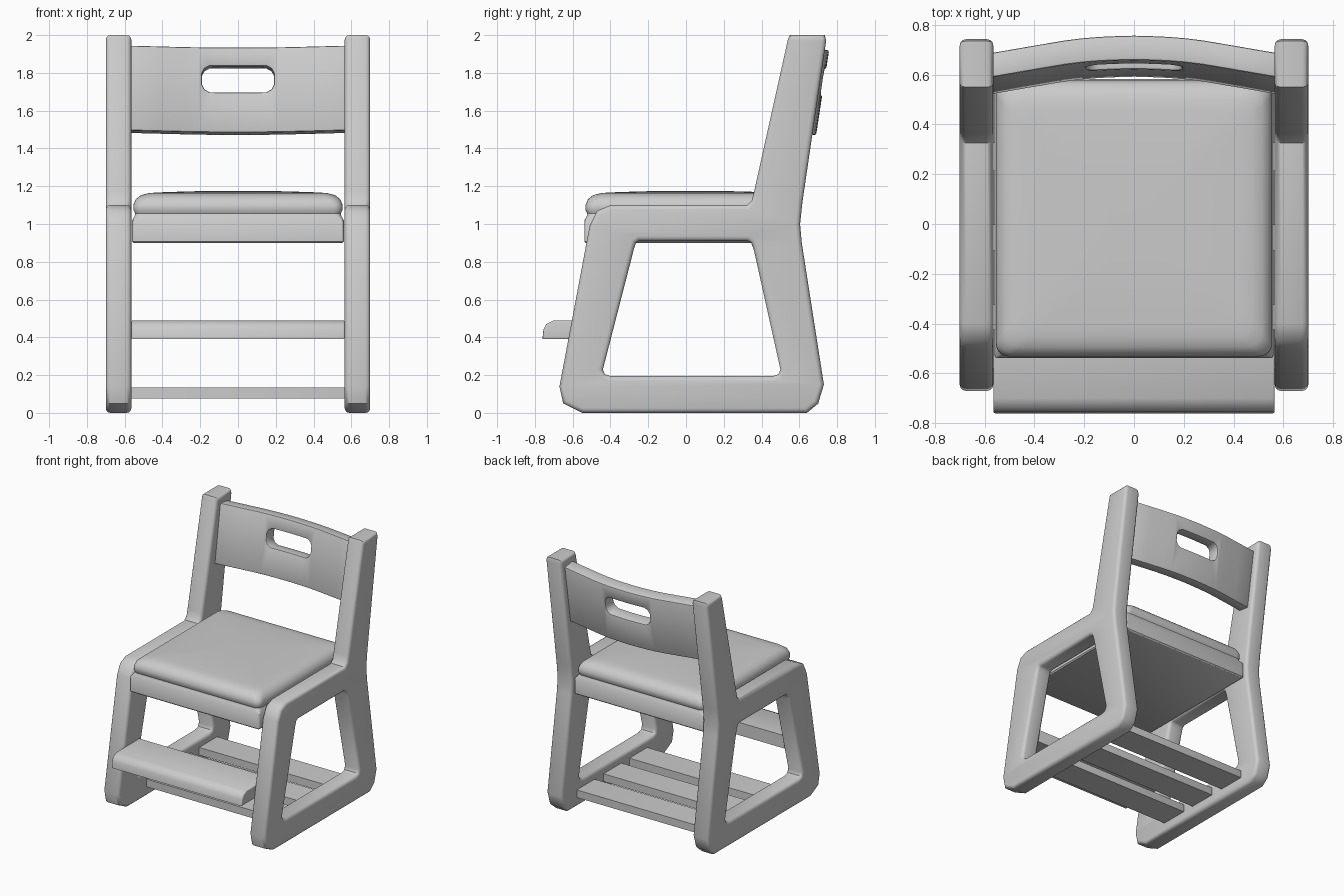
import bpy, bmesh, math
from mathutils import Matrix

if "Cube" in bpy.data.objects:
    bpy.data.objects.remove(bpy.data.objects["Cube"])


def add(name, mesh, matrix=Matrix()):
    obj = bpy.data.objects.new(name, mesh)
    bpy.context.collection.objects.link(obj)
    obj.matrix_world = matrix
    return obj


def smooth(obj, angle=40):
    bpy.ops.object.select_all(action='DESELECT')
    bpy.context.view_layer.objects.active = obj
    obj.select_set(True)
    bpy.ops.object.shade_smooth_by_angle(angle=math.radians(angle))


def bake(obj):
    """Replace an object by the mesh it evaluates to."""
    bpy.context.view_layer.update()
    deps = bpy.context.evaluated_depsgraph_get()
    mesh = bpy.data.meshes.new_from_object(obj.evaluated_get(deps))
    name, matrix = obj.name, obj.matrix_world.copy()
    bpy.data.objects.remove(obj)
    bm = bmesh.new()
    bm.from_mesh(mesh)
    bmesh.ops.remove_doubles(bm, verts=bm.verts, dist=1e-4)
    bmesh.ops.recalc_face_normals(bm, faces=bm.faces)
    bm.to_mesh(mesh)
    bm.free()
    new = add(name, mesh, matrix)
    smooth(new)
    return new


def side_profile(name, loops, x0, x1, bevel):
    """Closed (y, z) outlines extruded along x with rounded edges."""
    cu = bpy.data.curves.new(name, 'CURVE')
    cu.dimensions, cu.fill_mode = '2D', 'BOTH'
    for pts in loops:
        sp = cu.splines.new('POLY')
        sp.points.add(len(pts) - 1)
        for p, (y, z) in zip(sp.points, pts):
            p.co = (y, z, 0, 1)
        sp.use_cyclic_u = True
    cu.extrude = (x1 - x0) / 2 - bevel
    cu.bevel_depth, cu.bevel_resolution, cu.offset = bevel, 2, -bevel
    turn = Matrix(((0, 0, 1, 0), (1, 0, 0, 0), (0, 1, 0, 0), (0, 0, 0, 1)))
    return bake(add(name, cu, Matrix.Translation(((x0 + x1) / 2, 0, 0)) @ turn))


def loft(name, rings, closed_caps=True):
    bm = bmesh.new()
    loops = [[bm.verts.new(p) for p in r] for r in rings]
    n = len(loops[0])
    for a, b in zip(loops, loops[1:]):
        for i in range(n):
            j = (i + 1) % n
            bm.faces.new((a[i], a[j], b[j], b[i]))
    bm.faces.new(loops[0][::-1])
    bm.faces.new(loops[-1])
    bmesh.ops.recalc_face_normals(bm, faces=bm.faces)
    mesh = bpy.data.meshes.new(name)
    bm.to_mesh(mesh)
    bm.free()
    return mesh


# Side frames: one plate with a rear post and a trapezoid opening
outer = [(-0.67, 0.14), (-0.65, 0.05), (-0.55, 0.0), (0.64, 0.0), (0.70, 0.05),
         (0.73, 0.15), (0.613, 0.90), (0.604, 1.0), (0.617, 1.12), (0.742, 1.97),
         (0.735, 2.0), (0.55, 2.0), (0.54, 1.98), (0.36, 1.17), (0.348, 1.125),
         (0.325, 1.10), (-0.40, 1.10), (-0.47, 1.07), (-0.51, 0.99)]
inner = [(-0.44, 0.23), (-0.43, 0.205), (-0.40, 0.195), (0.46, 0.195), (0.49, 0.205),
         (0.50, 0.23), (0.36, 0.86), (0.345, 0.90), (0.325, 0.91), (-0.25, 0.91),
         (-0.265, 0.90), (-0.275, 0.87)]
frame = side_profile("right_side_frame", [outer, inner[::-1]], 0.565, 0.70, 0.025)
add("left_side_frame", frame.data.copy(), Matrix.Translation((-1.265, 0, 0)) @ frame.matrix_world)

# Footrest board
side_profile("footrest", [[(-0.76, 0.39), (-0.42, 0.39), (-0.42, 0.49), (-0.70, 0.49),
                           (-0.74, 0.47), (-0.755, 0.44)]], -0.565, 0.565, 0.008)

# Three floor slats
for i, y in enumerate((-0.215, 0.105, 0.435)):
    a, b = y - 0.11, y + 0.11
    side_profile(f"floor_slat_{i + 1}", [[(a, 0.075), (b, 0.075), (b, 0.135), (a, 0.135)]],
                 -0.57, 0.57, 0.01)


# Seat: base board and cushion lofted through rounded rectangles
def seat_ring(inset, radius, z, hx=0.56, hy=0.56, cy=0.022, seg=5):
    pts = []
    for k, (sx, sy) in enumerate(((1, 1), (-1, 1), (-1, -1), (1, -1))):
        for s in range(seg + 1):
            a = math.pi / 2 * (k + s / seg)
            pts.append((sx * (hx - inset - radius) + radius * math.cos(a),
                        cy + sy * (hy - inset - radius) + radius * math.sin(a), z))
    return pts


levels = [(0.008, 0.01, 0.90), (0, 0.012, 0.908), (0, 0.015, 1.02), (0.012, 0.03, 1.04),
          (0.016, 0.04, 1.055), (0.006, 0.05, 1.075), (0.006, 0.055, 1.10), (0.018, 0.06, 1.13),
          (0.045, 0.065, 1.152), (0.085, 0.07, 1.163), (0.13, 0.07, 1.167), (0.30, 0.07, 1.173),
          (0.45, 0.07, 1.175)]
smooth(add("seat", loft("seat", [seat_ring(*l) for l in levels])))

# Backrest: curved leaning panel with a hand slot
lean = Matrix.Translation((0, 0.59, 1.485)) @ Matrix.Rotation(math.radians(-8.7), 4, 'X')
half = [(0.07, 0.002), (0.14, 0.005), (0.21, 0.011), (0.28, 0.02), (0.42, 0.044), (0.575, 0.071)]
arc = [(-x, d) for x, d in half[::-1]] + [(0, 0)] + half
panel = add("backrest", loft("backrest", [[(x, -d, 0), (x, 0.1 - d, 0), (x, 0.1 - d, 0.455),
                                           (x, -d, 0.455)] for x, d in arc]), lean)
slot = [(0.19, -0.03), (0.19, 0.03), (0.177, 0.055), (0.15, 0.07)]
slot += [(-x, z) for x, z in slot[::-1]]
slot += [(-0.177, -0.055), (-0.15, -0.07), (0.15, -0.07), (0.177, -0.055)]
cutter = add("slot_cutter", loft("slot_cutter", [[(x, y, 0.285 + z) for x, z in slot]
                                                 for y in (-0.2, 0.3)]), lean)
cutter.hide_render = True
cut = panel.modifiers.new("slot", 'BOOLEAN')
cut.object, cut.operation, cut.solver = cutter, 'DIFFERENCE', 'EXACT'
bev = panel.modifiers.new("edges", 'BEVEL')
bev.width, bev.segments, bev.limit_method, bev.angle_limit = 0.01, 2, 'ANGLE', math.radians(50)
bake(panel)
bpy.data.objects.remove(cutter)
